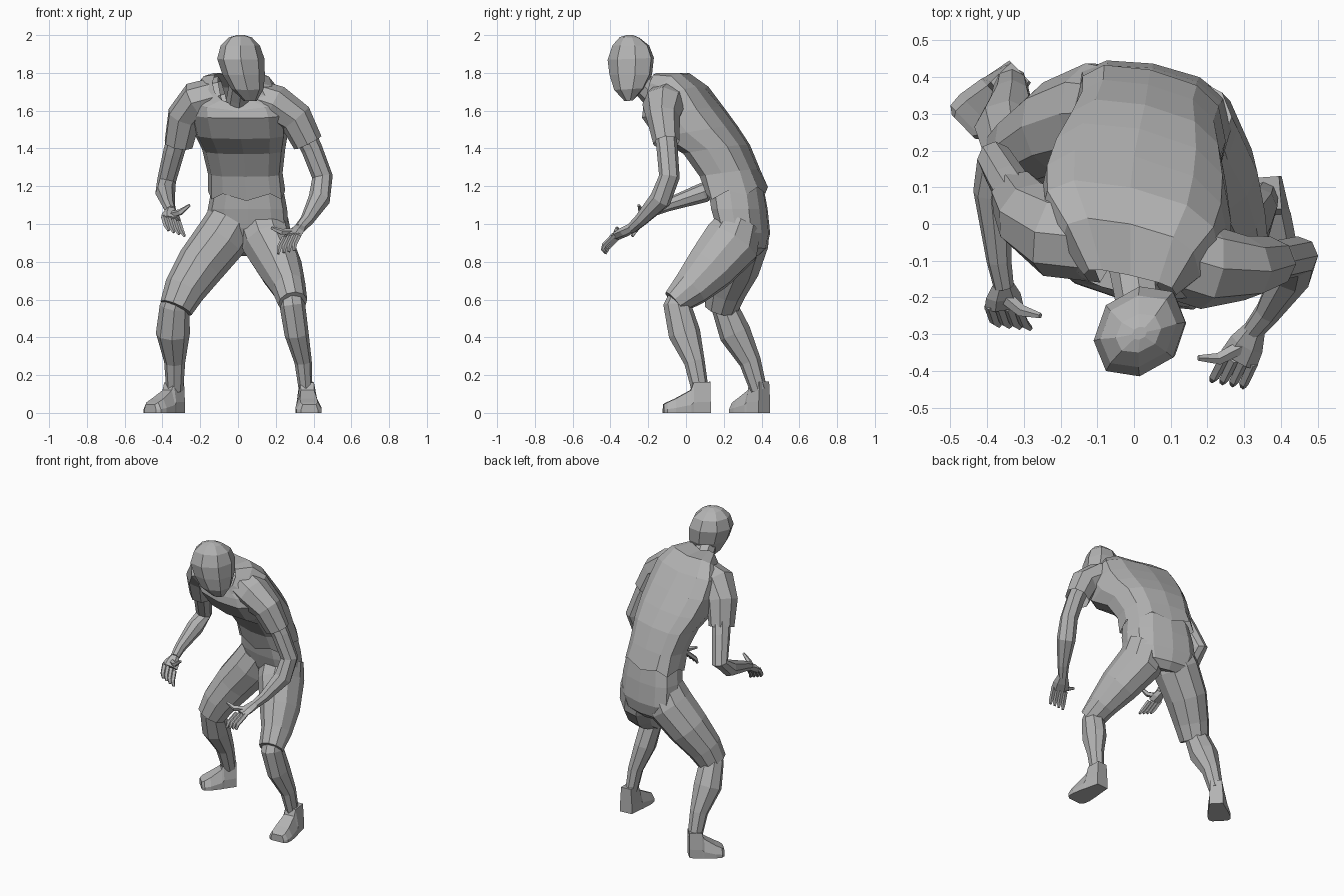
import bpy, bmesh, math
from mathutils import Vector

if bpy.data.objects.get("Cube"):
    bpy.data.objects.remove(bpy.data.objects["Cube"], do_unlink=True)

grey = bpy.data.materials.new("plain grey")
grey.use_nodes = True
grey.diffuse_color = (0.45, 0.45, 0.45, 1)
grey.node_tree.nodes["Principled BSDF"].inputs["Base Color"].default_value = grey.diffuse_color


def loft(name, rings, caps=True):
    """Skin a list of equal-length point rings."""
    bm = bmesh.new()
    rows = [[bm.verts.new(p) for p in ring] for ring in rings]
    n = len(rows[0])
    for low, high in zip(rows, rows[1:]):
        for i in range(n):
            j = (i + 1) % n
            bm.faces.new((low[i], low[j], high[j], high[i]))
    if caps:
        bm.faces.new(rows[0])
        bm.faces.new(rows[-1])
    bmesh.ops.recalc_face_normals(bm, faces=bm.faces)
    mesh = bpy.data.meshes.new(name)
    bm.to_mesh(mesh)
    bm.free()
    mesh.materials.append(grey)
    obj = bpy.data.objects.new(name, mesh)
    bpy.context.collection.objects.link(obj)
    return obj


def oval(c, a, b, n=8, power=1.0):
    """Ring round c with half axes a and b; a power under 1 makes it boxier."""
    def bend(v):
        return math.copysign(abs(v) ** power, v) if abs(v) > 1e-6 else 0
    angles = [2 * math.pi * i / n for i in range(n)]
    return [c + a * bend(math.cos(t)) + b * bend(math.sin(t)) for t in angles]


def body(name, sections, n, power, twist, caps=True, zigzag=0):
    """Sections: centre x, front y, front z, back y, back z, half width, lift of the sides."""
    rings = []
    for x, yf, zf, yb, zb, w, lift in sections:
        front, back = Vector((x, yf, zf)), Vector((x, yb, zb))
        ring = oval((front + back) / 2, Vector((w, 0, 0)), (front - back) / 2, n, power)
        for p in ring:
            p.y += twist * (p.x - x)
            p.z += lift * abs(p.x - x) / w
        rings.append(ring)
    for i, p in enumerate(rings[0]):
        p.z += zigzag * (-1) ** i
    return loft(name, rings, caps)


def limb(name, sections, n=8, caps=True, ref=(1, 0, 0)):
    """Tube through sections: x, y, z, half width, optional half depth."""
    pts = [Vector(s[:3]) for s in sections]
    u, rings = Vector(ref), []
    for i, s in enumerate(sections):
        t = (pts[min(i + 1, len(pts) - 1)] - pts[max(i - 1, 0)]).normalized()
        u = (u - t * u.dot(t)).normalized()
        rings.append(oval(pts[i], u * s[3], t.cross(u) * s[-1], n))
    return loft(name, rings, caps)


def hand(side, wrist, knuckle, tip, spread, thumb):
    """Flat palm, four curled fingers and a thumb."""
    wrist, knuckle, tip, spread, thumb = map(Vector, (wrist, knuckle, tip, spread, thumb))
    mid = (wrist + knuckle) / 2
    limb(side + "_palm", [(*wrist, .03, .026), (*mid, .048, .026), (*knuckle, .054, .02)],
         6, ref=spread)
    for i, finger in enumerate(("index", "middle", "ring", "little")):
        base = knuckle + spread * (i - 1.5) * .026
        end = tip + spread * (i - 1.5) * .028
        bend = (base + end) / 2 + (knuckle - wrist) * .25
        limb(f"{side}_{finger}_finger", [(*base, .015), (*bend, .014), (*end, .008)], 5, ref=spread)
    limb(side + "_thumb", [(*mid, .02), (*((knuckle + thumb) / 2), .017), (*thumb, .008)], 5,
         ref=(0, 0, 1))


def foot(name, heel, toe):
    """Sloped shoe with a raised ankle cuff."""
    heel, toe = Vector(heel), Vector(toe)
    d = toe - heel
    s = Vector((-d.y, d.x, 0)).normalized()
    rings = []
    for k, wide, narrow, h in ((0, .042, .035, .165), (.36, .056, .036, .16), (.42, .06, .035, .12),
                               (.75, .07, .045, .075), (.93, .066, .045, .055), (1, .045, .035, .045)):
        c, up = heel + d * k, Vector((0, 0, h))
        rings.append([c + s * wide, c + s * wide + up * .35, c + s * narrow + up,
                      c - s * narrow + up, c - s * wide + up * .35, c - s * wide])
    loft(name, rings)


# head and neck
body("head", [
    (.065, -.325, 1.65, -.28, 1.655, .035, 0), (.05, -.38, 1.71, -.22, 1.72, .086, 0),
    (.03, -.405, 1.79, -.18, 1.79, .112, 0), (.015, -.415, 1.87, -.17, 1.88, .125, 0),
    (.012, -.39, 1.945, -.195, 1.945, .104, 0), (.012, -.35, 1.99, -.245, 1.985, .062, 0),
    (.015, -.315, 2.0, -.28, 2.0, .02, 0)], 8, .9, .2)
limb("neck", [(0, -.09, 1.60, .075), (.008, -.17, 1.68, .066), (.02, -.26, 1.77, .062)])

# shirt body, open at hem and collar
body("shirt", [
    (.045, .12, 1.14, .42, 1.18, .205, 0), (.038, .085, 1.25, .38, 1.29, .198, 0),
    (.03, .0, 1.37, .325, 1.42, .22, 0), (.015, -.14, 1.45, .26, 1.52, .25, 0),
    (0, -.217, 1.56, .185, 1.62, .262, 0), (-.01, -.207, 1.60, .10, 1.72, .25, .02),
    (-.01, -.20, 1.61, .0, 1.79, .19, .03), (-.01, -.19, 1.62, -.14, 1.775, .125, .05)],
    12, .7, -.22, False, .018)

# shorts
body("shorts_hips", [
    (.05, .125, 1.17, .405, 1.20, .19, 0), (.05, .14, 1.08, .425, 1.08, .21, 0),
    (.052, .17, .98, .437, .95, .217, 0), (.05, .20, .92, .42, .87, .185, 0),
    (.04, .23, .89, .38, .83, .09, 0)], 12, .78, -.18)
limb("left_shorts_leg", [
    (.13, .28, 1.0, .14, .125), (.155, .24, .90, .135, .16), (.225, .125, .765, .118, .138),
    (.27, .025, .66, .09, .105), (.29, -.062, .585, .078, .072)], 10)
limb("right_shorts_leg", [
    (-.03, .30, 1.02, .135, .13), (-.09, .295, .92, .14, .15), (-.20, .26, .78, .13, .135),
    (-.285, .21, .65, .11, .11), (-.328, .185, .555, .09, .092)], 10)

# lower legs and feet
limb("left_shin", [
    (.275, .0, .68, .06), (.288, -.045, .57, .068, .075), (.31, -.008, .42, .064, .085),
    (.345, .045, .27, .046, .055), (.358, .075, .12, .036, .045)])
limb("right_shin", [
    (-.30, .185, .68, .065), (-.335, .205, .56, .08, .07), (-.345, .26, .42, .09, .085),
    (-.335, .34, .27, .056, .058), (-.335, .385, .12, .045, .045)])
foot("left_foot", (.36, .128, 0), (.378, -.12, 0))
foot("right_foot", (-.31, .415, 0), (-.465, .265, 0))

# sleeves, open at the cuffs
limb("left_sleeve", [
    (.07, -.08, 1.67, .11, .10), (.20, -.118, 1.63, .115, .105), (.305, -.12, 1.56, .088, .092),
    (.37, -.103, 1.43, .07, .08)], caps=False, ref=(0, 1, 0))
limb("right_sleeve", [
    (-.08, -.04, 1.685, .12, .10), (-.22, -.025, 1.65, .12, .105), (-.285, .02, 1.57, .10, .092),
    (-.315, .07, 1.42, .08, .078)], caps=False, ref=(0, 1, 0))

# bare arms
limb("left_arm", [
    (.32, -.115, 1.54, .06), (.39, -.10, 1.40, .056), (.447, -.088, 1.25, .055),
    (.43, -.135, 1.13, .058), (.365, -.24, 1.02, .036), (.325, -.29, .975, .029)], ref=(0, 1, 0))
limb("right_arm", [
    (-.295, .04, 1.54, .06), (-.34, .11, 1.38, .056), (-.378, .175, 1.23, .05),
    (-.385, .09, 1.165, .053), (-.368, -.10, 1.10, .034), (-.355, -.17, 1.07, .028)], ref=(0, 1, 0))

# hands
hand("left", (.33, -.285, .98), (.285, -.37, .935), (.255, -.435, .85), (1, -.2, .2), (.175, -.365, .98))
hand("right", (-.357, -.165, 1.07), (-.355, -.225, 1.025), (-.325, -.28, .95), (-1, .1, .35),
     (-.255, -.25, 1.10))
